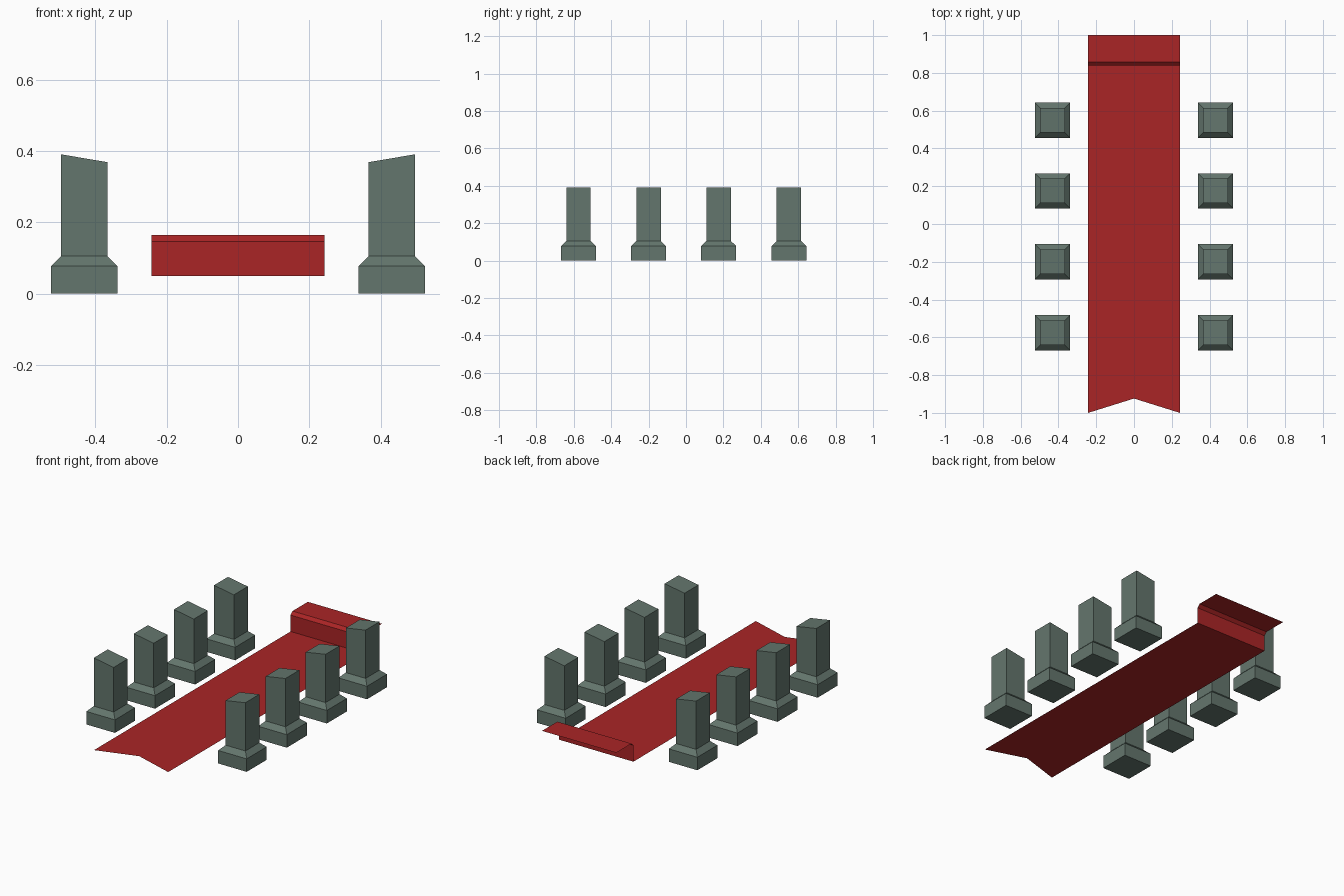
import bpy

if "Cube" in bpy.data.objects:
    bpy.data.objects.remove(bpy.data.objects["Cube"])

def material(name, rgb):
    m = bpy.data.materials.new(name)
    m.diffuse_color = (*rgb, 1)
    m.use_nodes = True
    m.node_tree.nodes["Principled BSDF"].inputs["Base Color"].default_value = m.diffuse_color
    return m

def make_object(name, verts, faces, mat):
    me = bpy.data.meshes.new(name)
    me.from_pydata(verts, [], faces)
    me.materials.append(mat)
    me.update()
    ob = bpy.data.objects.new(name, me)
    bpy.context.collection.objects.link(ob)
    return ob

stone = material("grey_green_stone", (0.127, 0.181, 0.153))
red = material("red_cloth", (0.402, 0.018, 0.019))

BASE, SHAFT = 0.0935, 0.065          # half widths
Z_OUT, Z_IN = 0.391, 0.369           # sloped top, higher on the outer side

def pillar(name, cx, cy):
    # square rings from the ground up: plinth, chamfer, shaft
    verts = []
    side = 1 if cx > 0 else -1
    for h, z in ((BASE, 0), (BASE, 0.077), (SHAFT, 0.105), (SHAFT, None)):
        for sx, sy in ((-1, -1), (1, -1), (1, 1), (-1, 1)):
            top = Z_OUT if sx == side else Z_IN
            verts.append((cx + sx * h, cy + sy * h, top if z is None else z))
    faces = [(3, 2, 1, 0), (12, 13, 14, 15)]
    for r in range(3):
        for i in range(4):
            j = (i + 1) % 4
            faces.append((4*r + i, 4*r + j, 4*r + 4 + j, 4*r + 4 + i))
    make_object(name, verts, faces, stone)

# two rows of four pillars
for row, x in (("left", -0.4315), ("right", 0.4315)):
    for i in range(4):
        pillar(f"{row}_pillar_{i + 1}", x, -0.575 + 0.375 * i)

# thin carpet: swallow-tail front, step and raised landing at the back
W = 0.243
profile = [(-1.0, 0.05), (0.839, 0.05), (0.839, 0.147), (0.857, 0.164), (1.0, 0.164)]
verts = []
for k, (y, z) in enumerate(profile):
    verts += [(-W, y, z), (W, y, z)]
verts.append((0, -0.924, 0.05))      # notch point
faces = [(0, 10, 1, 3, 2)]
faces += [(2*k, 2*k + 1, 2*k + 3, 2*k + 2) for k in range(1, 4)]
make_object("carpet", verts, faces, red)
